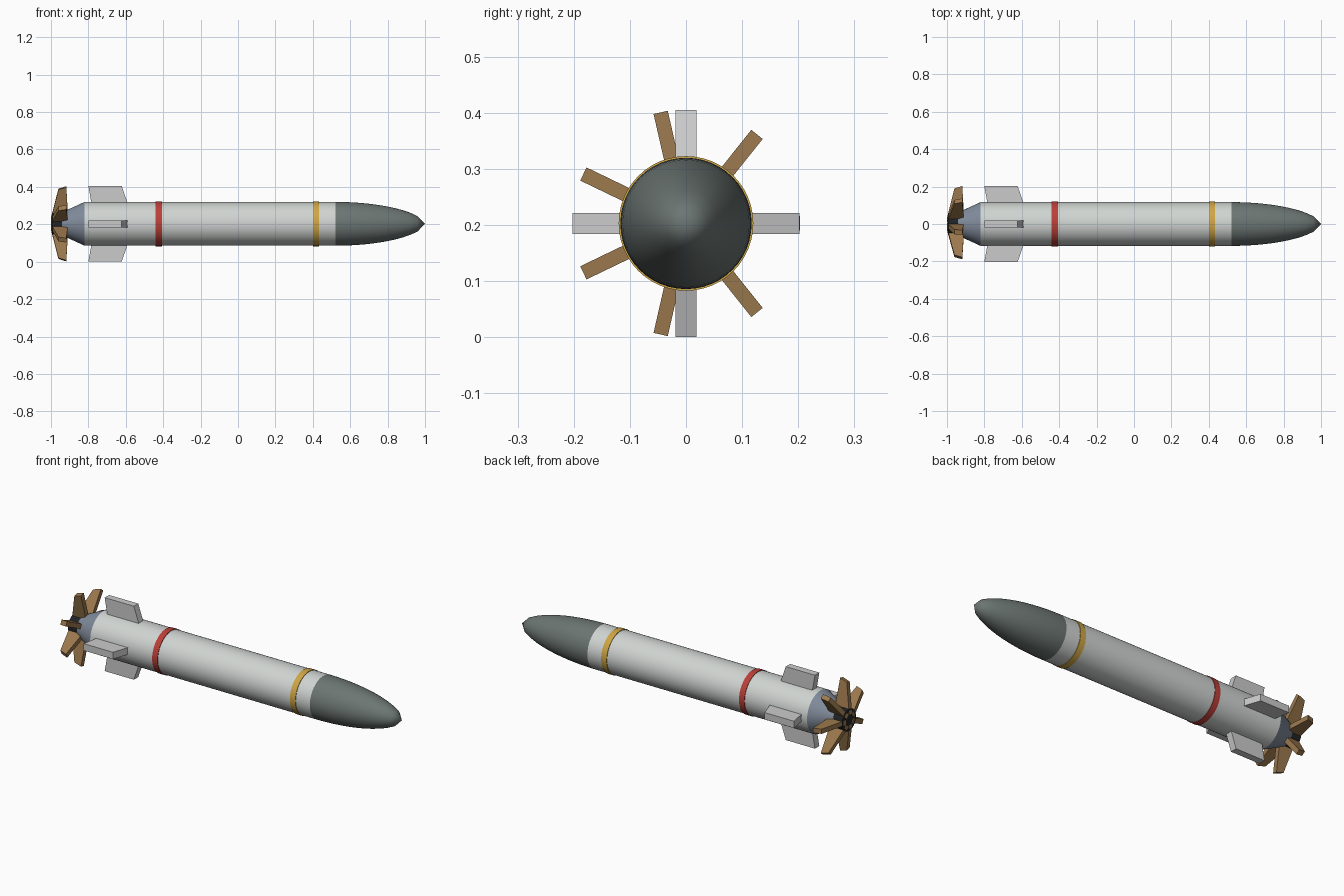
import bpy, bmesh
from math import radians, cos, sin, pi
from mathutils import Matrix, Vector

if "Cube" in bpy.data.objects:
    bpy.data.objects.remove(bpy.data.objects["Cube"])

AXIS_Z = 0.2025      # height of the long axis
R = 0.117            # hull radius
SIDES = 48


def material(name, rgb):
    m = bpy.data.materials.new(name)
    m.diffuse_color = (*rgb, 1)
    m.use_nodes = True
    m.node_tree.nodes["Principled BSDF"].inputs["Base Color"].default_value = m.diffuse_color
    return m


WHITE = material("hull_white", (0.63, 0.66, 0.64))
NOSE = material("nose_grey", (0.15, 0.18, 0.17))
FIN = material("fin_grey", (0.55, 0.58, 0.56))
STEEL = material("tail_steel", (0.22, 0.26, 0.33))
RED = material("band_red", (0.50, 0.05, 0.04))
YELLOW = material("band_yellow", (0.62, 0.38, 0.06))
BRONZE = material("bronze", (0.33, 0.19, 0.075))
BLACK = material("hub_black", (0.015, 0.017, 0.02))


def finish(bm, name, mat, smooth):
    bmesh.ops.recalc_face_normals(bm, faces=bm.faces)
    me = bpy.data.meshes.new(name)
    bm.to_mesh(me)
    bm.free()
    me.materials.append(mat)
    ob = bpy.data.objects.new(name, me)
    ob.location.z = AXIS_Z
    bpy.context.collection.objects.link(ob)
    if smooth:
        bpy.ops.object.select_all(action='DESELECT')
        ob.select_set(True)
        bpy.context.view_layer.objects.active = ob
        bpy.ops.object.shade_smooth_by_angle(angle=radians(30))
    return ob


def lathe(name, profile, mat):
    """Spin (x, radius) points around the long axis; radius 0 makes a tip."""
    bm = bmesh.new()
    rings = []
    for x, r in profile:
        if r == 0:
            rings.append([bm.verts.new((x, 0, 0))] * SIDES)
        else:
            rings.append([bm.verts.new((x, r * cos(2 * pi * i / SIDES), r * sin(2 * pi * i / SIDES)))
                          for i in range(SIDES)])
    for a, b in zip(rings, rings[1:]):
        for i in range(SIDES):
            j = (i + 1) % SIDES
            bm.faces.new(list(dict.fromkeys((a[i], a[j], b[j], b[i]))))
    for ring, (x, r) in ((rings[0], profile[0]), (rings[-1], profile[-1])):
        if r > 0:
            bm.faces.new(ring)
    return finish(bm, name, mat, True)


def radial_plate(name, outline, thickness, angle, mat):
    """Flat plate from an (x, radius) outline, turned around the long axis."""
    bm = bmesh.new()
    face = bm.faces.new([bm.verts.new((x, r, -thickness / 2)) for x, r in outline])
    new = bmesh.ops.extrude_face_region(bm, geom=[face])["geom"]
    bmesh.ops.translate(bm, vec=Vector((0, 0, thickness)),
                        verts=[g for g in new if isinstance(g, bmesh.types.BMVert)])
    bmesh.ops.rotate(bm, verts=bm.verts, cent=(0, 0, 0), matrix=Matrix.Rotation(angle, 3, 'X'))
    return finish(bm, name, mat, False)


# Hull, nose and tail
lathe("hull", [(-0.82, R), (0.52, R)], WHITE)
nose = [(0.52 + 0.48 * t, R * (1 - t * t) ** 0.57) for t in [i / 12 for i in range(12)]]
lathe("nose_cone", nose + [(1.0, 0)], NOSE)
lathe("tail_cone", [(-0.94, 0.062), (-0.82, R)], STEEL)
lathe("propeller_hub", [(-0.995, 0.06), (-0.935, 0.06)], BLACK)

# Painted bands
lathe("rear_band", [(-0.44, R + 0.003), (-0.407, R + 0.003)], RED)
lathe("front_band", [(0.40, R + 0.003), (0.434, R + 0.003)], YELLOW)

# Four stabiliser fins
fin = [(-0.78, 0.09), (-0.80, 0.2025), (-0.622, 0.2025), (-0.583, 0.09)]
for i in range(4):
    radial_plate(f"fin_{i + 1}", fin, 0.038, i * pi / 2, FIN)

# Seven propeller blades
blade = [(-1.0, 0.03), (-0.96, 0.19), (-0.918, 0.203), (-0.908, 0.03)]
for i in range(7):
    radial_plate(f"propeller_blade_{i + 1}", blade, 0.026, i * 2 * pi / 7, BRONZE)
